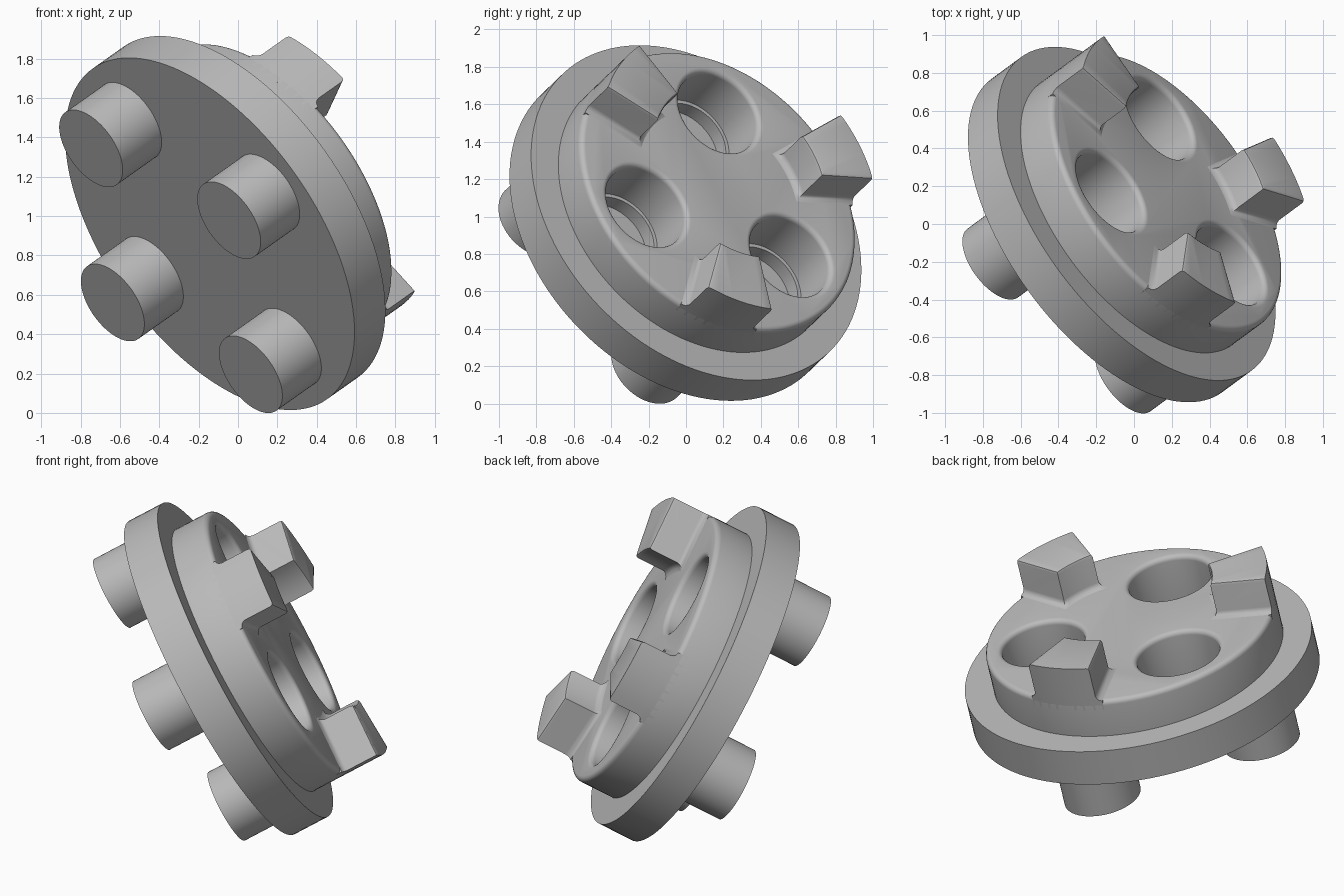
import bpy, bmesh, math
from math import cos, sin, radians, tau
from mathutils import Matrix, Vector

cube = bpy.data.objects.get("Cube")
if cube:
    bpy.data.objects.remove(cube, do_unlink=True)

# Tilted frame: w is the disc axis, pointing from the pins to the lugs
w = Vector((0.70, 0.515, 0.495)).normalized()
u = Vector((-w.z, 0, w.x)).normalized()
v = w.cross(u)
frame = Matrix((u, v, w)).transposed().to_4x4()
frame.translation = (-0.065, -0.003, 0.965)

HALF, DISC_R, BOSS_R, FACE, LUG_TOP = 0.112, 1.03, 0.86, 0.347, 0.572

grey = bpy.data.materials.new("plain_grey")
grey.use_nodes = True
colour = (0.5, 0.5, 0.5, 1)
grey.diffuse_color = colour
grey.node_tree.nodes["Principled BSDF"].inputs["Base Color"].default_value = colour


def loft(bm, rings):
    """Skin a stack of equal rings and cap both ends."""
    loops = [[bm.verts.new(p) for p in ring] for ring in rings]
    n = len(loops[0])
    for a, b in zip(loops, loops[1:]):
        for i in range(n):
            j = (i + 1) % n
            bm.faces.new((a[i], a[j], b[j], b[i]))
    bm.faces.new(loops[0][::-1])
    bm.faces.new(loops[-1])


def turned(bm, profile, centre=(0, 0), sides=64):
    """Revolve (radius, height) points about an upright axis at centre."""
    loft(bm, [[(centre[0] + r * cos(tau * i / sides),
                centre[1] + r * sin(tau * i / sides), z)
               for i in range(sides)] for r, z in profile])


def finish(bm, name):
    bmesh.ops.recalc_face_normals(bm, faces=bm.faces)
    mesh = bpy.data.meshes.new(name)
    bm.to_mesh(mesh)
    bm.free()
    mesh.materials.append(grey)
    obj = bpy.data.objects.new(name, mesh)
    bpy.context.collection.objects.link(obj)
    obj.matrix_world = frame
    return obj


def smooth(obj):
    bpy.ops.object.select_all(action='DESELECT')
    obj.select_set(True)
    bpy.context.view_layer.objects.active = obj
    bpy.ops.object.shade_smooth_by_angle(angle=radians(32))


def polar(r, degrees):
    return r * cos(radians(degrees)), r * sin(radians(degrees))


# Flanged disc with a raised boss whose top edge is rounded
fillet = 0.03
bm = bmesh.new()
edge = [(BOSS_R - fillet + fillet * cos(radians(a)),
         FACE - fillet + fillet * sin(radians(a))) for a in range(0, 91, 18)]
turned(bm, [(DISC_R, -HALF), (DISC_R, HALF), (BOSS_R, HALF)] + edge, sides=128)
body = finish(bm, "flanged_disc")

# Three stepped bores with rounded mouths
bm = bmesh.new()
mouth = [(0.275 - fillet * sin(radians(a)),
          FACE - fillet + fillet * cos(radians(a))) for a in range(90, -1, -18)]
mouth = [(0.275 - fillet * cos(radians(a)),
          FACE - fillet * (1 - sin(radians(a)))) for a in range(0, 91, 18)]
for k in range(3):
    turned(bm, [(0.225, -0.04), (0.225, 0.045), (0.245, 0.045)] + mouth
           + [(0.275, FACE + 0.05)], polar(0.518, 120 * k))
cutter = finish(bm, "bore_cutter")
cutter.hide_render = True

cut = body.modifiers.new("bores", 'BOOLEAN')
cut.operation = 'DIFFERENCE'
cut.solver = 'EXACT'
cut.object = cutter
bpy.context.view_layer.update()
graph = bpy.context.evaluated_depsgraph_get()
cut_mesh = bpy.data.meshes.new_from_object(body.evaluated_get(graph))
body.modifiers.clear()
body.data = cut_mesh
bpy.data.objects.remove(cutter, do_unlink=True)
smooth(body)


# Lugs: ring sectors flush with the boss wall, flared at the foot
def sector(angle, z, grow):
    inner, steps = 0.53 - grow, 8
    ring = []
    for r, sign in ((BOSS_R, 1), (inner, -1)):
        half = 13.5 + math.degrees(grow / r)
        for i in range(steps + 1):
            a = angle + sign * half * (2 * i / steps - 1)
            ring.append((*polar(r, a), z))
    return ring


levels = [(FACE - 0.06, 0.035), (FACE, 0.035), (FACE + 0.007, 0.016),
          (FACE + 0.02, 0.005), (FACE + 0.035, 0), (LUG_TOP - 0.018, 0),
          (LUG_TOP - 0.005, -0.005), (LUG_TOP, -0.016)]
for k in range(3):
    bm = bmesh.new()
    loft(bm, [sector(60 + 120 * k, z, grow) for z, grow in levels])
    smooth(finish(bm, f"lug_{k + 1}"))

# Four round pins under the disc
for k in range(4):
    bm = bmesh.new()
    turned(bm, [(0.226, -HALF - 0.283), (0.226, -HALF + 0.02)], polar(0.703, 90 * k))
    smooth(finish(bm, f"pin_{k + 1}"))
